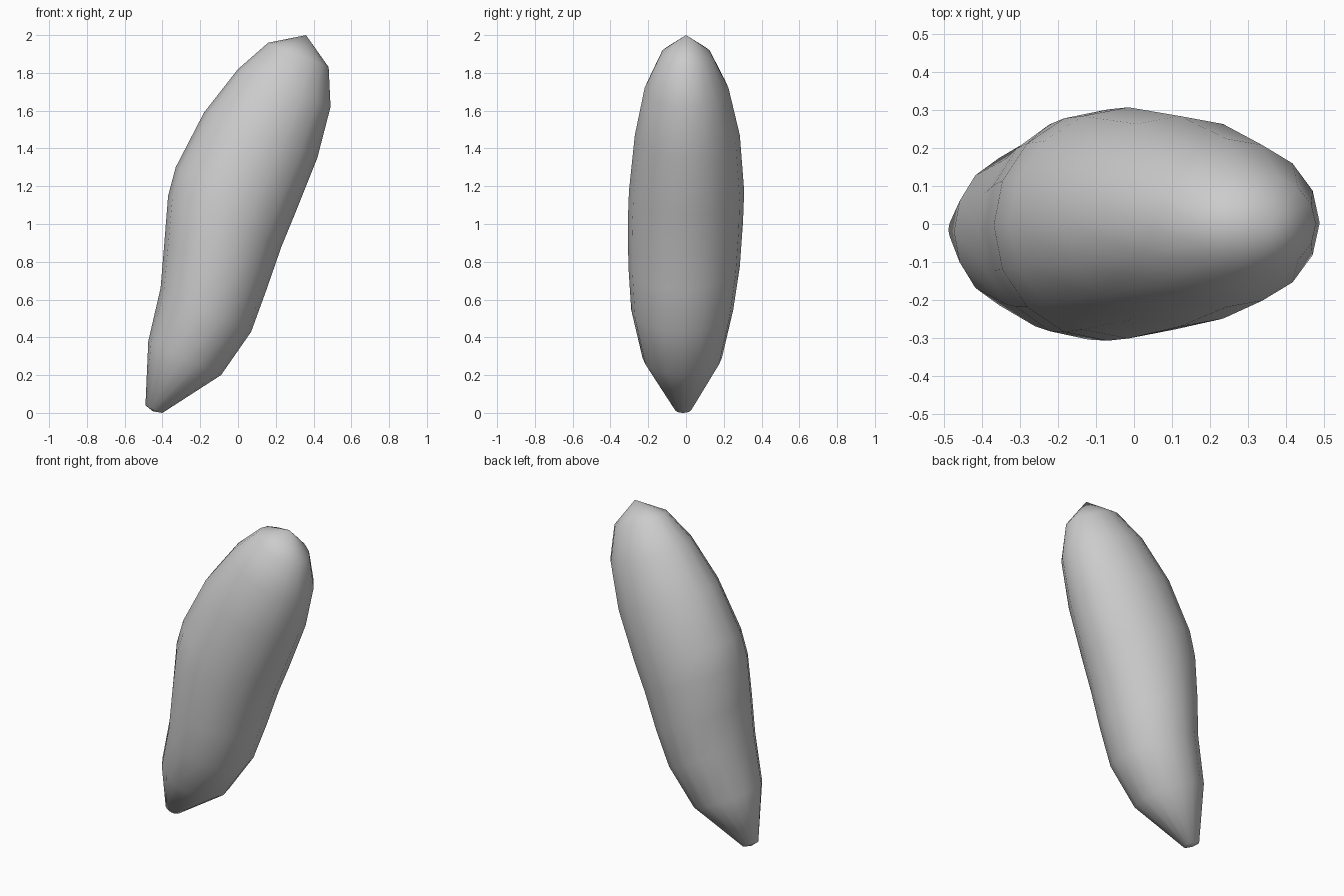
import bpy, bmesh, math

if "Cube" in bpy.data.objects:
    bpy.data.objects.remove(bpy.data.objects["Cube"])

SIDES = 16
# Tilted rings: left x, left z, right x, right z, half depth, y centre
RINGS = [
    (-0.49, 0.04, -0.40, 0.00, 0.045, -0.015),
    (-0.475, 0.38, -0.09, 0.20, 0.21, -0.02),
    (-0.41, 0.66, 0.07, 0.43, 0.27, -0.02),
    (-0.39, 0.90, 0.15, 0.65, 0.295, -0.01),
    (-0.37, 1.15, 0.23, 0.88, 0.305, -0.003),
    (-0.33, 1.30, 0.30, 1.05, 0.305, 0.003),
    (-0.18, 1.59, 0.42, 1.35, 0.278, 0.007),
    (0.00, 1.82, 0.49, 1.62, 0.222, 0.003),
    (0.16, 1.96, 0.48, 1.83, 0.135, 0.0),
]

# Seed-shaped body lofted through the rings
bm = bmesh.new()
loops = []
for lx, lz, rx, rz, d, cy in RINGS:
    loop = []
    for i in range(SIDES):
        a = 2 * math.pi * i / SIDES
        t = 0.5 + 0.5 * math.cos(a)
        loop.append(bm.verts.new((lx + (rx - lx) * t, cy + d * math.sin(a),
                                  lz + (rz - lz) * t)))
    loops.append(loop)
for low, high in zip(loops, loops[1:]):
    for i in range(SIDES):
        j = (i + 1) % SIDES
        bm.faces.new((low[i], low[j], high[j], high[i]))

# Closed ends: blunt foot and pointed tip
foot = bm.verts.new((-0.45, -0.015, 0.008))
tip = bm.verts.new((0.36, 0.0, 2.0))
for i in range(SIDES):
    j = (i + 1) % SIDES
    bm.faces.new((foot, loops[0][j], loops[0][i]))
    bm.faces.new((tip, loops[-1][i], loops[-1][j]))
bmesh.ops.recalc_face_normals(bm, faces=bm.faces)
for f in bm.faces:
    f.smooth = True

mesh = bpy.data.meshes.new("seed_body")
bm.to_mesh(mesh)
bm.free()
bpy.context.collection.objects.link(bpy.data.objects.new("seed_body", mesh))
